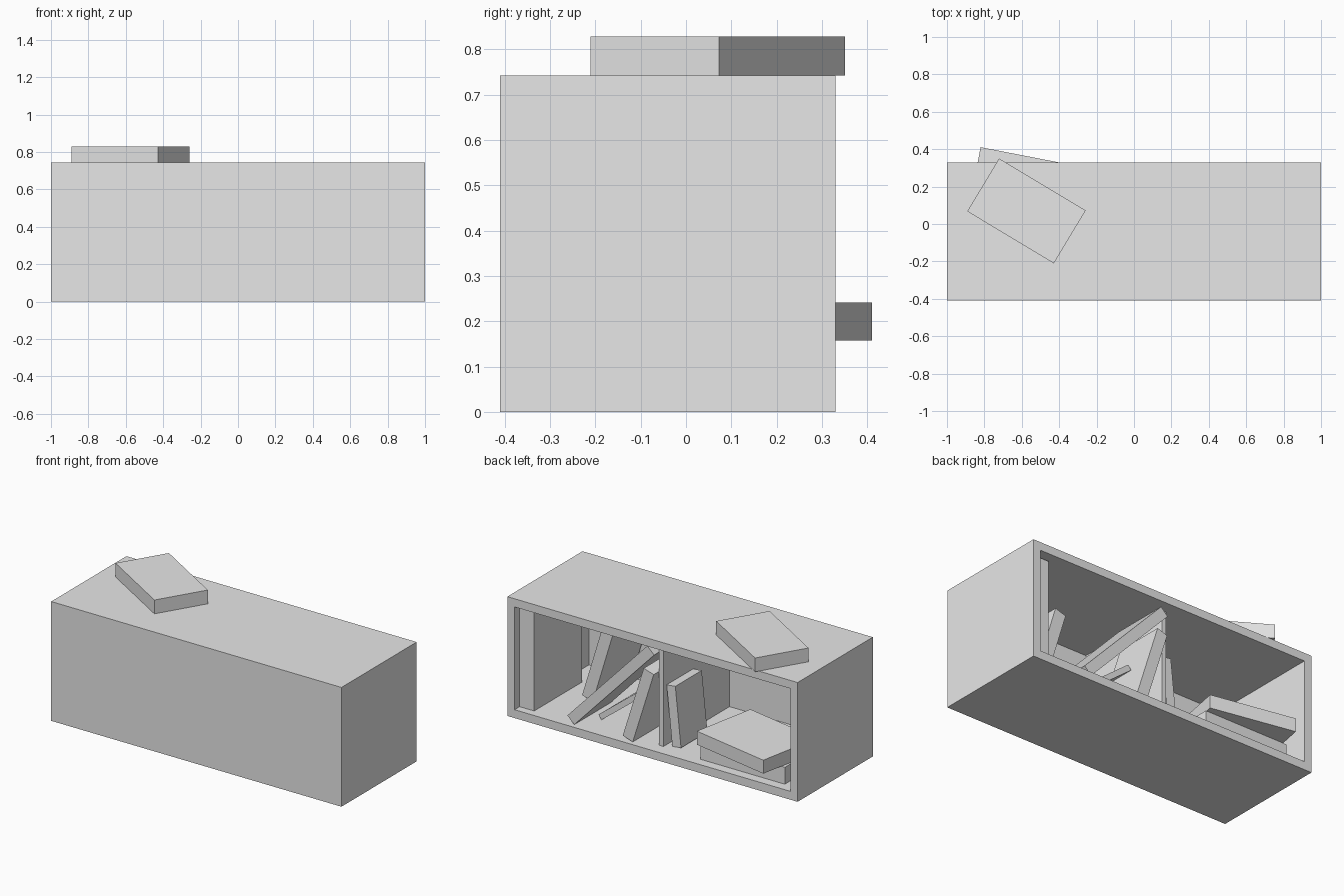
import bpy
import bmesh
import math
from mathutils import Matrix, Vector

old = bpy.data.objects.get("Cube")
if old:
    bpy.data.objects.remove(old, do_unlink=True)

grey = bpy.data.materials.new("plain light grey")
grey.use_nodes = True
grey.diffuse_color = (0.8, 0.8, 0.8, 1)
grey.node_tree.nodes["Principled BSDF"].inputs["Base Color"].default_value = (0.8, 0.8, 0.8, 1)


def block(name, low, high, place=Matrix.Identity(4)):
    """Box between two corners, then moved by a matrix."""
    low, high = Vector(low), Vector(high)
    bm = bmesh.new()
    bmesh.ops.create_cube(bm, size=1)
    bmesh.ops.scale(bm, vec=high - low, verts=bm.verts)
    bmesh.ops.translate(bm, vec=(low + high) / 2, verts=bm.verts)
    bm.transform(place)
    mesh = bpy.data.meshes.new(name)
    bm.to_mesh(mesh)
    bm.free()
    mesh.materials.append(grey)
    obj = bpy.data.objects.new(name, mesh)
    bpy.context.collection.objects.link(obj)


def leaning_book(name, x, back, depth, thick, height, lean):
    """Book resting on its lowest edge at x; positive lean tips it to +x."""
    side = 1 if lean > 0 else -1
    xs = sorted((0, -side * thick))
    place = Matrix.Translation((x, back, FLOOR)) @ Matrix.Rotation(math.radians(lean), 4, 'Y')
    block(name, (xs[0], -depth, 0), (xs[1], 0, height), place)


def flat_book(name, x, y, z, length, width, thick, turn):
    place = Matrix.Translation((x, y, z)) @ Matrix.Rotation(math.radians(turn), 4, 'Z')
    block(name, (-length / 2, -width / 2, 0), (length / 2, width / 2, thick), place)


# Cabinet shell, open at the rear
FRONT, REAR, TOP = -0.41, 0.33, 0.743
INNER, FLOOR, CEILING = 0.95, 0.052, 0.692
block("left_side_board", (INNER, FRONT, 0), (1, REAR, TOP))
block("right_side_board", (-1, FRONT, 0), (-INNER, REAR, TOP))
block("top_board", (-INNER, FRONT, CEILING), (INNER, REAR, TOP))
block("bottom_board", (-INNER, FRONT, 0), (INNER, REAR, FLOOR))
block("front_panel", (-INNER, FRONT, FLOOR), (INNER, FRONT + 0.01, CEILING))
block("divider", (-0.02, FRONT + 0.01, FLOOR), (0.01, 0.25, CEILING))

# Upright and leaning books
block("upright_book", (0.85, -0.19, FLOOR), (INNER, 0.28, 0.68))
leaning_book("outer_leaning_book", 0.65, -0.01, 0.38, 0.076, 0.57, -17)
leaning_book("long_leaning_book", 0.56, 0.30, 0.36, 0.065, 0.80, -43.5)
leaning_book("thin_leaning_book", 0.47, 0.16, 0.30, 0.035, 0.40, -52)
leaning_book("thick_leaning_book", 0.157, 0.30, 0.32, 0.072, 0.48, -17.5)
leaning_book("short_leaning_book", -0.06, 0.22, 0.26, 0.06, 0.375, 6)

# Books lying flat
flat_book("lower_flat_book", -0.58, 0.07, FLOOR, 0.58, 0.40, 0.105, 0)
flat_book("upper_flat_book", -0.595, 0.153, 0.158, 0.54, 0.42, 0.084, -11)
flat_book("book_on_top", -0.575, 0.07, TOP, 0.54, 0.33, 0.086, -31)
